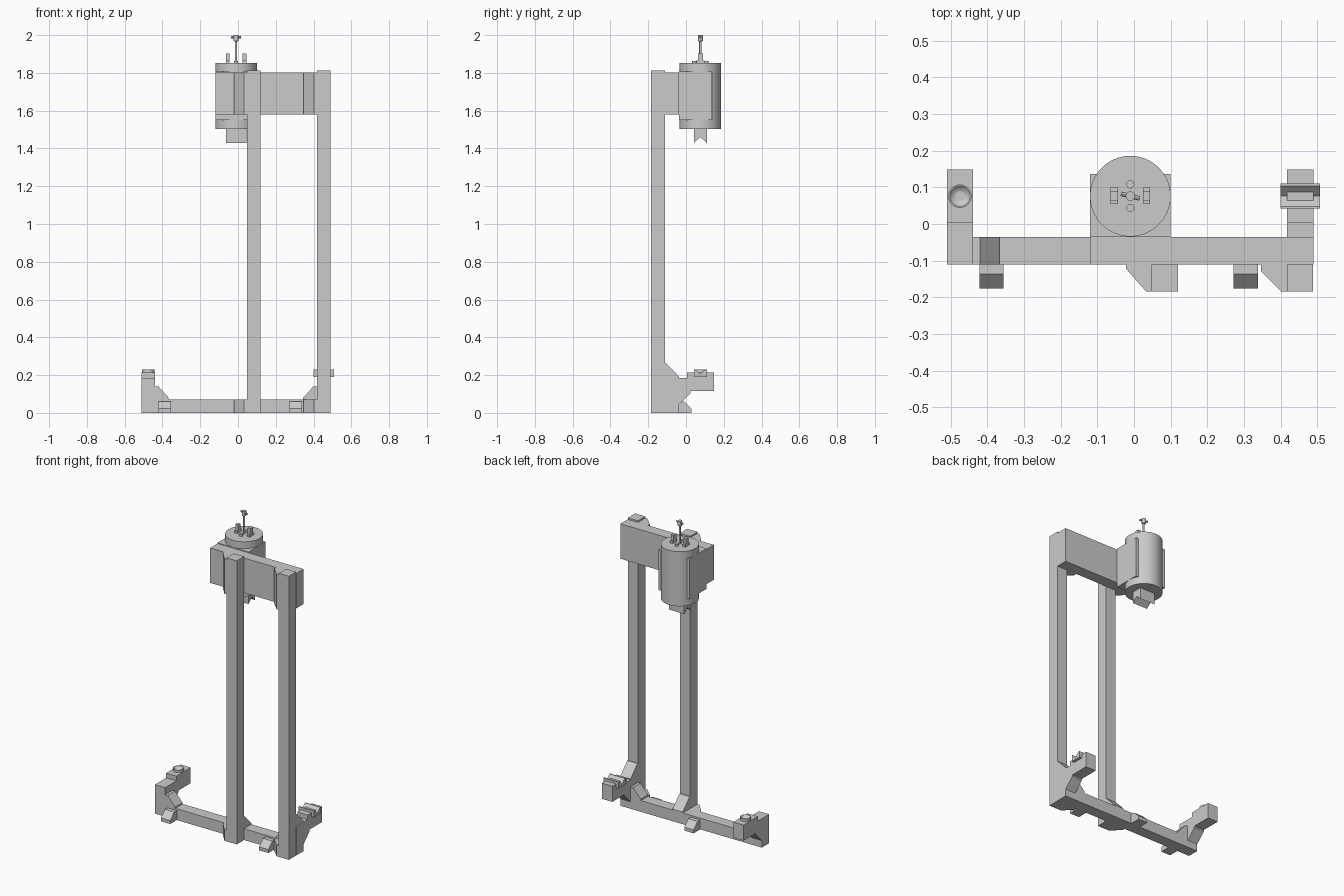
import bpy, bmesh, math
from mathutils import Vector, Matrix

if "Cube" in bpy.data.objects:
    bpy.data.objects.remove(bpy.data.objects["Cube"])


def finish(name, bm, smooth=False):
    bmesh.ops.recalc_face_normals(bm, faces=bm.faces)
    me = bpy.data.meshes.new(name)
    bm.to_mesh(me)
    bm.free()
    ob = bpy.data.objects.new(name, me)
    bpy.context.collection.objects.link(ob)
    if smooth:
        bpy.context.view_layer.objects.active = ob
        ob.select_set(True)
        bpy.ops.object.shade_smooth_by_angle(angle=math.radians(30))
        ob.select_set(False)
    return ob


def prism(name, axis, pts, a, b):
    """Extrude a 2D profile along an axis from a to b (x: yz, y: xz, z: xy)."""
    place = {'x': lambda p, t: (t, p[0], p[1]),
             'y': lambda p, t: (p[0], t, p[1]),
             'z': lambda p, t: (p[0], p[1], t)}[axis]
    bm = bmesh.new()
    face = bm.faces.new([bm.verts.new(place(p, a)) for p in pts])
    ext = bmesh.ops.extrude_face_region(bm, geom=[face])
    move = Vector(place((0, 0), b - a))
    bmesh.ops.translate(bm, vec=move, verts=[v for v in ext['geom'] if isinstance(v, bmesh.types.BMVert)])
    return finish(name, bm)


def box(name, x0, x1, y0, y1, z0, z1):
    return prism(name, 'z', [(x0, y0), (x1, y0), (x1, y1), (x0, y1)], z0, z1)


def lathe(name, x, y, prof, n=32):
    """Revolve (radius, z) points about a vertical axis; radius 0 ends in a point."""
    bm = bmesh.new()
    rings = []
    for r, z in prof:
        if r == 0:
            rings.append([bm.verts.new((x, y, z))] * n)
        else:
            rings.append([bm.verts.new((x + r * math.cos(2 * math.pi * i / n),
                                        y + r * math.sin(2 * math.pi * i / n), z)) for i in range(n)])
    for lo, hi in zip(rings, rings[1:]):
        for i in range(n):
            j = (i + 1) % n
            bm.faces.new(list(dict.fromkeys([lo[i], lo[j], hi[j], hi[i]])))
    for ring in (rings[0], rings[-1]):
        if ring[0] is not ring[1]:
            bm.faces.new(ring)
    return finish(name, bm, True)


B0, B1 = -0.11, -0.036      # depth range of base beam and top bracket
C = (-0.01, 0.076)          # motor axis

# Frame
box("base_beam", -0.51, 0.49, B0, B1, 0, 0.072)
box("top_bracket", -0.12, 0.49, B0, B1, 1.58, 1.803)

# Columns with side gussets at the beam and the bracket
for name, x in (("middle", 0.048), ("right", 0.417)):
    box(name + "_column", x, x + 0.072, -0.184, B0, 0, 1.813)
    gx = x - 0.07
    side = [(gx, B0), (gx, -0.122 if x < 0.2 else -0.13), (x - 0.015, -0.184), (x, -0.184), (x, B0)]
    prism(name + "_lower_gusset", 'z', side, 0, 0.072)
    prism(name + "_upper_gusset", 'z', side, 1.58, 1.803)
    zb = 0.072 if x < 0.2 else 0.185
    prism(name + "_back_gusset", 'x', [(B0, zb), (B1, zb), (B1, zb + 0.006),
                                       (-0.105, zb + 0.078), (B0, zb + 0.078)], x, x + 0.072)

# End arms and the gussets joining them to the beam
arm = [(B0, 0), (B1, 0), (B1, 0.045), (0.024, 0.105), (0.024, 0.115), (0.149, 0.115), (0.149, 0.215),
       (0.004, 0.215), (0.004, 0.185), (B0, 0.185)]
for name, x0, x1, inner, d in (("left", -0.511, -0.439, -0.439, 1), ("right", 0.417, 0.49, 0.417, -1)):
    prism(name + "_arm", 'x', arm, x0, x1)
    prism(name + "_arm_gusset", 'y', [(inner, 0.07), (inner + d * 0.072, 0.07), (inner + d * 0.072, 0.08),
                                      (inner + d * 0.018, 0.14), (inner, 0.14)], B0, B1)

# Cone cup and vee block locating the workpiece
lathe("cone_cup", -0.475, C[1], [(0.032, 0.19), (0.032, 0.231), (0.028, 0.231), (0, 0.2)])
prism("vee_block", 'x', [(0.042, 0.19), (0.11, 0.19), (0.11, 0.231), (0.104, 0.231),
                         (0.076, 0.204), (0.048, 0.231), (0.042, 0.231)], 0.4, 0.508)

# Feet, two in front and one behind
for name, x, y, d in (("front_left", -0.422, B0, -1), ("front_right", 0.272, B0, -1), ("back", -0.075, B1, 1)):
    prism(name + "_foot", 'x', [(y, 0), (y + d * 0.066, 0), (y + d * 0.066, 0.022),
                                (y + d * 0.026, 0.061), (y, 0.061)], x, x + 0.066)

# Motor body in its holder, with the notched flat pad below
box("motor_holder", -0.12, 0.1, B1, 0.137, 1.55, 1.808)
lathe("motor_body", *C, [(0.11, 1.503), (0.11, 1.852)], 64)
prism("notched_pad", 'x', [(0.042, 1.43), (C[1], 1.46), (0.11, 1.43), (0.11, 1.505), (0.042, 1.505)], -0.064, 0.044)

# Terminals and bosses on top of the motor
for s, name in ((-1, "left"), (1, "right")):
    x = C[0] + s * 0.044
    prism(name + "_terminal", 'x', [(0.055, 1.85), (0.099, 1.85), (0.099, 1.866), (0.09, 1.866),
                                    (0.09, 1.903), (0.064, 1.903), (0.064, 1.866), (0.055, 1.866)], x - 0.01, x + 0.01)
    lathe("boss_" + name, C[0], C[1] + s * 0.032, [(0.011, 1.85), (0.011, 1.864)], 16)

# Shaft with cross handle
lathe("shaft", *C, [(0.006, 1.85), (0.006, 1.965), (0.013, 1.97), (0.013, 2.0)], 16)
handle = bmesh.new()
bmesh.ops.create_cone(handle, cap_ends=True, segments=12, radius1=0.006, radius2=0.006, depth=0.052,
                      matrix=Matrix.Translation((*C, 1.988)) @ Matrix.Rotation(math.radians(-14), 4, 'Z')
                      @ Matrix.Rotation(math.pi / 2, 4, 'Y'))
finish("cross_handle", handle, True)
